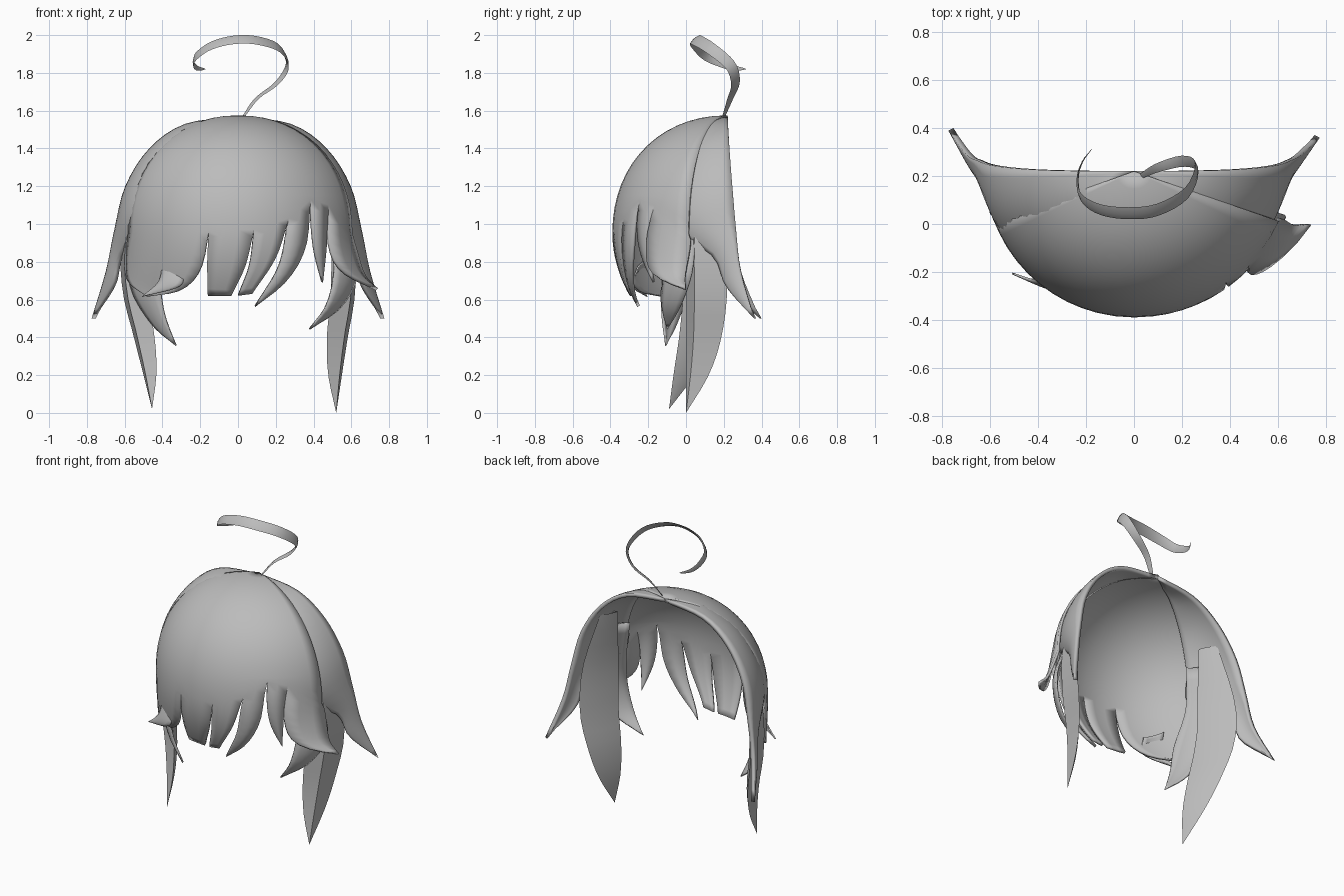
import bpy, bmesh, math
from mathutils import Vector

if "Cube" in bpy.data.objects:
    bpy.data.objects.remove(bpy.data.objects["Cube"])

hair = bpy.data.materials.new("hair_grey")
hair.diffuse_color = (0.5, 0.5, 0.5, 1)
hair.use_nodes = True
hair.node_tree.nodes["Principled BSDF"].inputs["Base Color"].default_value = hair.diffuse_color
CENTRE = Vector((0, 0.22, 0.9))


def spline(pts, n):
    """Smooth path of n + 1 points through the control points."""
    p = [Vector(q) for q in pts]
    p = [2 * p[0] - p[1]] + p + [2 * p[-1] - p[-2]]
    out = []
    for i in range(n + 1):
        u = i / n * (len(p) - 3)
        k = min(int(u), len(p) - 4)
        t = u - k
        a, b, c, d = p[k:k + 4]
        out.append(0.5 * (2 * b + (c - a) * t + (2 * a - 5 * b + 4 * c - d) * t * t
                          + (3 * b - a - 3 * c + d) * t ** 3))
    return out


def build(name, grids, closed=False, thick=0.0):
    """Skin one or more grids of points into a single object."""
    bm = bmesh.new()
    for rows in grids:
        vs = [[bm.verts.new(p) for p in r] for r in rows]
        for r0, r1 in zip(vs, vs[1:]):
            n = len(r0)
            for j in range(n if closed else n - 1):
                k = (j + 1) % n
                bm.faces.new((r0[j], r1[j], r1[k], r0[k]))
    bmesh.ops.remove_doubles(bm, verts=bm.verts, dist=0.0008)
    bmesh.ops.recalc_face_normals(bm, faces=bm.faces)
    # open sheets must face away from the head so they thicken inwards
    if thick and sum(f.normal.dot(f.calc_center_median() - CENTRE) * f.calc_area()
                     for f in bm.faces) < 0:
        bmesh.ops.reverse_faces(bm, faces=bm.faces)
    me = bpy.data.meshes.new(name)
    bm.to_mesh(me)
    bm.free()
    me.materials.append(hair)
    ob = bpy.data.objects.new(name, me)
    bpy.context.collection.objects.link(ob)
    bpy.ops.object.select_all(action='DESELECT')
    ob.select_set(True)
    bpy.context.view_layer.objects.active = ob
    bpy.ops.object.shade_smooth_by_angle(angle=math.radians(40))
    if thick:
        m = ob.modifiers.new("thickness", 'SOLIDIFY')
        m.thickness, m.offset = thick, -1
    return ob


def ribbon(left, right, n=14, cols=5, bulge=(0, 0, 0)):
    """Grid between two edge paths, bowed sideways in the middle."""
    rows = []
    for a, b in zip(spline(left, n), spline(right, n)):
        w = (b - a).length
        rows.append([a.lerp(b, j / cols) + Vector(bulge) * w * 4 * (j / cols) * (1 - j / cols)
                     for j in range(cols + 1)])
    return rows


# Rounded head surface: half a dome with near-vertical sides, fuller on the right
B, ZC, H, E = 0.61, 0.95, 0.625, 2.12


def radii(z, x):
    a = 0.645 if x > 0 else 0.62
    if z > ZC:
        r = max(0, 1 - min(1, (z - ZC) / H) ** E) ** (1 / E)
        return a * r, B * r
    return a, B * (1 - 0.15 * ((ZC - z) / 0.33) ** 2)


def on_head(th, z, k=1.0):
    a, b = radii(z, th)
    return Vector((k * a * math.sin(th), 0.22 - k * b * math.cos(th), z))


def angle(x, z, k=1.0):
    return math.asin(max(-1, min(1, x / (k * radii(z, x)[0]))))


# Fringe strands: left edge, right edge as (x, z) from gap to tip, outward flick
SPLIT = 1.15
strands = [
    ([(-.583, .95), (-.6, .8), (-.58, .69), (-.48, .615)],
     [(-.155, .97), (-.2, .76), (-.3, .65), (-.48, .615)], .03),
    ([(-.155, .97), (-.163, .8), (-.16, .62)],
     [(.085, .97), (.04, .78), (-.035, .62)], 0),
    ([(.085, .97), (.06, .78), (.0, .62)],
     [(.27, 1.03), (.2, .82), (.075, .63)], 0),
    ([(.27, 1.03), (.22, .78), (.09, .56)],
     [(.385, 1.13), (.36, .88), (.26, .7), (.09, .56)], 0),
    ([(.385, 1.13), (.405, .88), (.45, .69)],
     [(.48, 1.1), (.47, .88), (.45, .69)], 0),
    ([(.48, 1.1), (.49, .88), (.56, .75), (.74, .66)],
     [(.606, .95), (.635, .85), (.675, .73), (.74, .66)], .22),
]
grids = []
for left, right, push in strands:
    tl, tr = angle(*left[0]), angle(*right[0])
    cols = max(2, round((tr - tl) / 0.11))
    span = [tl + (tr - tl) * j / cols for j in range(cols + 1)]
    # crown part shared by all strands
    top = math.asin((SPLIT - ZC) / H)
    rows = []
    for i in range(13):
        phi = math.pi / 2 + (top - math.pi / 2) * i / 12
        rows.append([on_head(t, ZC + H * math.sin(phi)) for t in span])
    # joined part down to the gaps, then the hanging part
    for i in range(1, 4):
        zl, zr = (SPLIT + (e[0][1] - SPLIT) * i / 3 for e in (left, right))
        rows.append([on_head(t, zl + (zr - zl) * j / cols) for j, t in enumerate(span)])
    n = 10
    ends = [spline([(x, z, 0) for x, z in e], n) for e in (left, right)]
    for i in range(1, n + 1):
        k = 1 + push * (i / n) ** 1.5
        l, r = ends[0][i], ends[1][i]
        al, ar = angle(l.x, l.y, k), angle(r.x, r.y, k)
        rows.append([on_head(al + (ar - al) * j / cols, l.y + (r.y - l.y) * j / cols, k)
                     for j in range(cols + 1)])
    grids.append(rows)
build("fringe", grids, thick=0.016)

# Small flicked-out strand on the left of the fringe
build("fringe_flick", [ribbon(
    [(-.4, -.2, .82), (-.42, -.235, .7), (-.51, -.21, .615)],
    [(-.29, -.26, .77), (-.31, -.285, .67), (-.51, -.21, .615)],
    bulge=(-.04, -.06, 0))], thick=0.008)

# Side wings with flared tips, and long locks hanging in front of the ears
lock_path = [(.49, .11, 1.3), (.56, .105, .95), (.567, .11, .65),
             (.535, .095, .4), (.52, .06, .2), (.52, .0, .0)]
lock_width = [(.05, 0, 0), (.1, 0, 0), (.108, 0, 0), (.092, 0, 0), (.06, 0, 0), (0, 0, 0)]
for side, label, tip in ((1, "right", (.775, .36, .5)), (-1, "left", (.775, .39, .5))):
    flip = lambda pts: [(side * x, y, z) for x, y, z in pts]
    back = [(.0, .222, 1.568), (.28, .222, 1.53), (.47, .23, 1.4), (.597, .245, 1.2),
            (.655, .265, .97), (.7, .29, .75), tip]
    front = [on_head(math.radians(57), z, .94) for z in (1.565, 1.525, 1.4, 1.2, 1.0)]
    front += [(.625, .14, .83), (.665, .21, .67), tip]
    build(label + "_wing", [ribbon(flip(front), flip(back), 24, 8,
                                   (side * .1, -.04, 0))], thick=0.024)
    rows = []
    for i, (p, w) in enumerate(zip(spline(lock_path, 16), spline(lock_width, 16))):
        w = max(0, w.x)
        q = p.copy()
        if side < 0:  # left lock swings forward and inward
            q += Vector((-.065, -.09, .02)) * max(0, i / 16 - 0.3) / 0.7
        rows.append([(side * (q.x + dx * w), q.y + dy * w, q.z) for dx, dy in
                     ((-.7, -1), (.3, -.6), (.5, 1), (-.2, .1))])
    build(label + "_long_lock", [rows], closed=True)

# Short pointed locks below the fringe corners
build("right_short_lock", [ribbon(
    [(.43, -.03, 1.2), (.49, -.08, .95), (.51, -.12, .75), (.47, -.13, .57), (.38, -.1, .44)],
    [(.5, .06, 1.2), (.57, .05, .95), (.635, .03, .74), (.55, -.03, .56), (.38, -.1, .44)],
    bulge=(.08, -.06, 0))], thick=0.01)
build("left_short_lock", [ribbon(
    [(-.5, .06, 1.2), (-.56, .05, .95), (-.575, .02, .68), (-.46, -.05, .47), (-.33, -.11, .355)],
    [(-.43, -.03, 1.2), (-.47, -.08, .95), (-.42, -.13, .7), (-.39, -.13, .52), (-.33, -.11, .355)],
    bulge=(-.08, -.06, 0))], thick=0.01)

# Curled stray strand on the crown
curl = spline([(.03, .2, 1.57), (.1, .235, 1.665), (.205, .262, 1.745), (.262, .235, 1.84),
               (.22, .13, 1.93), (.1, .06, 1.972), (-.02, .045, 1.975), (-.14, .06, 1.945),
               (-.22, .11, 1.89), (-.235, .19, 1.85), (-.215, .26, 1.825), (-.17, .32, 1.82)], 44)
centre = Vector((.02, .16, 1.85))
rows = []
for i, p in enumerate(curl):
    t = (curl[min(i + 1, 44)] - curl[max(i - 1, 0)]).normalized()
    out = (p - centre)
    out = (out - t * out.dot(t)).normalized()
    side = t.cross(out)
    w = 0.034 * math.sin(math.pi * min(1, 0.06 + 0.94 * i / 44)) ** 0.7
    rows.append([p + side * w, p + out * w * .2, p - side * w, p - out * w * .2])
build("curled_strand", [rows], closed=True)
